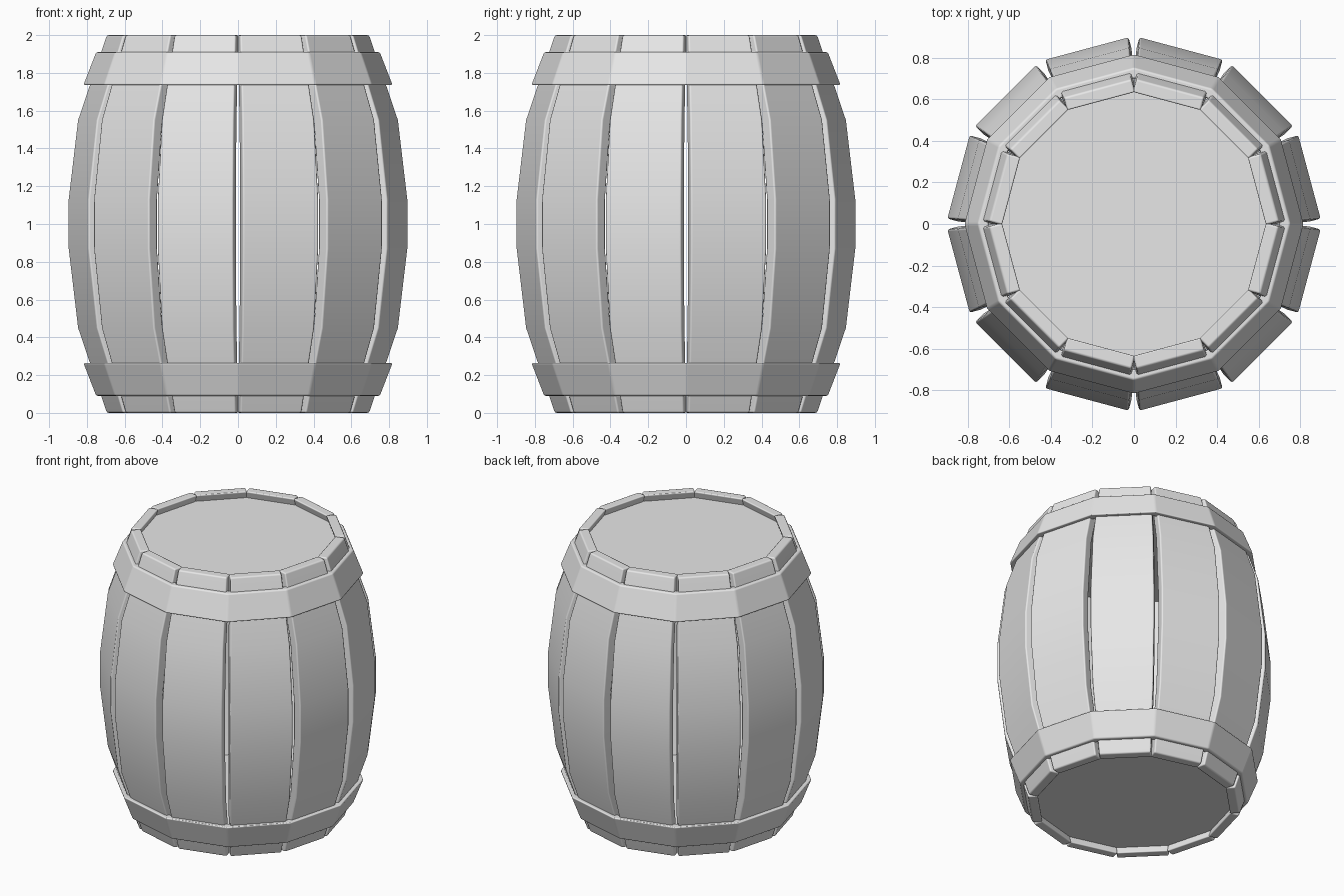
import bpy
import bmesh
from math import cos, sin, radians

SIDES = 12
STEP = 360 / SIDES

old = bpy.data.objects.get("Cube")
if old:
    bpy.data.objects.remove(old, do_unlink=True)

grey = bpy.data.materials.new("plain grey")
grey.use_nodes = True
colour = (0.8, 0.8, 0.8, 1)
grey.diffuse_color = colour
grey.node_tree.nodes["Principled BSDF"].inputs["Base Color"].default_value = colour


def finish(bm, name, bevel):
    """Turn a bmesh into a bevelled, smooth-shaded object."""
    bmesh.ops.recalc_face_normals(bm, faces=bm.faces)
    mesh = bpy.data.meshes.new(name)
    bm.to_mesh(mesh)
    bm.free()
    mesh.materials.append(grey)
    obj = bpy.data.objects.new(name, mesh)
    bpy.context.collection.objects.link(obj)
    bpy.ops.object.select_all(action="DESELECT")
    obj.select_set(True)
    bpy.context.view_layer.objects.active = obj
    bpy.ops.object.shade_smooth_by_angle(angle=radians(35))
    if bevel:
        mod = obj.modifiers.new("Soft edges", "BEVEL")
        mod.width = bevel
        mod.segments = 2
        mod.limit_method = "ANGLE"
        mod.angle_limit = radians(25)
        mod.harden_normals = True
    return obj


def bridge(bm, a, b):
    """Join two vertex loops of equal length with quads."""
    n = len(a)
    for i in range(n):
        bm.faces.new((a[i], a[(i + 1) % n], b[(i + 1) % n], b[i]))


# Bulging staves: height and distance of the outer face from the axis
half_profile = [(0, 0.676), (0.45, 0.826), (0.87, 0.875)]
profile = half_profile + [(2 - z, r) for z, r in reversed(half_profile)]


def stave(index):
    angle = radians(STEP * (index + 0.5))
    c, s = cos(angle), sin(angle)
    bm = bmesh.new()
    rings = []
    for z, r in profile:
        w = 0.168 + 0.196 * (r - 0.674)
        corners = [(r, -w), (r, w), (r - 0.066, w), (r - 0.066, -w)]
        rings.append([bm.verts.new((u * c - v * s, u * s + v * c, z))
                      for u, v in corners])
    for lower, upper in zip(rings, rings[1:]):
        bridge(bm, lower, upper)
    bm.faces.new(rings[0])
    bm.faces.new(rings[-1])
    finish(bm, f"stave_{index + 1}", 0.01)


for k in range(SIDES):
    stave(k)


# Sloped hoops with corners over the stave gaps
def hoop(name, z_narrow, z_wide):
    section = [(0.82, z_wide), (0.752, z_narrow), (0.70, z_narrow), (0.76, z_wide)]
    bm = bmesh.new()
    rings = []
    for k in range(SIDES):
        a = radians(STEP * k)
        rings.append([bm.verts.new((r * cos(a), r * sin(a), z)) for r, z in section])
    for k in range(SIDES):
        bridge(bm, rings[k], rings[(k + 1) % SIDES])
    finish(bm, name, 0.01)


hoop("upper_hoop", 1.91, 1.735)
hoop("lower_hoop", 0.09, 0.265)


# Recessed end boards
def lid(name, z_low, z_high):
    bm = bmesh.new()
    loops = []
    for z in (z_low, z_high):
        loops.append([bm.verts.new((0.66 * cos(radians(STEP * k)),
                                    0.66 * sin(radians(STEP * k)), z))
                      for k in range(SIDES)])
        bm.faces.new(loops[-1])
    bridge(bm, *loops)
    finish(bm, name, 0)


lid("top_lid", 1.89, 1.95)
lid("bottom_lid", 0.05, 0.11)
